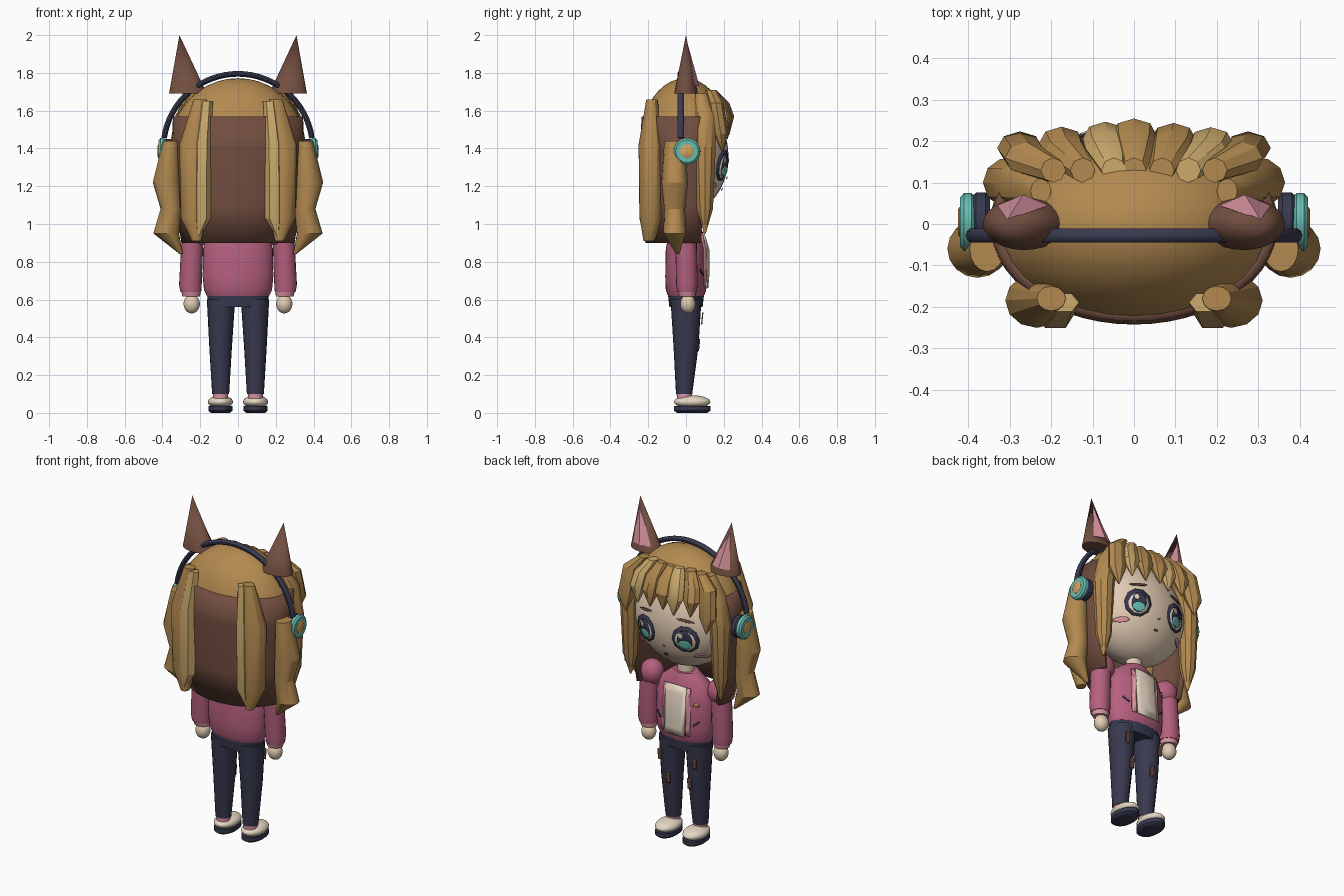
import bpy, bmesh, math
from mathutils import Vector

cube = bpy.data.objects.get("Cube")
if cube:
    bpy.data.objects.remove(cube)


def mat(name, hexcode):
    rgb = [int(hexcode[i:i + 2], 16) / 255 for i in (0, 2, 4)]
    col = [c / 12.92 if c < 0.04 else ((c + 0.055) / 1.055) ** 2.4 for c in rgb] + [1]
    m = bpy.data.materials.new(name)
    m.use_nodes = True
    m.diffuse_color = col
    m.node_tree.nodes["Principled BSDF"].inputs["Base Color"].default_value = col
    return m


HAIR = mat("tan hair", "B38A50")
LIGHT = mat("light hair", "CCAA6C")
BROWN = mat("dark brown", "724E40")
ROSE = mat("rose jacket", "B5607F")
PINK = mat("pale pink", "DB95A2")
NAVY = mat("navy", "38394F")
SKIN = mat("skin", "E3CCB4")
CREAM = mat("cream", "EADBC6")
TEAL = mat("teal", "66BDB0")
GOLD = mat("gold", "D6A25C")


def finish(name, bm, m, angle=40):
    bmesh.ops.recalc_face_normals(bm, faces=bm.faces)
    me = bpy.data.meshes.new(name)
    bm.to_mesh(me)
    bm.free()
    me.materials.append(m)
    for p in me.polygons:
        p.use_smooth = True
    me.set_sharp_from_angle(angle=math.radians(angle))
    ob = bpy.data.objects.new(name, me)
    bpy.context.collection.objects.link(ob)
    return ob


def loft(name, rings, m, n=20, angle=40, arc=None):
    """Skin level ellipses (x, y, z, rx, ry); arc keeps an open part of the turn."""
    bm = bmesh.new()
    a0, a1 = arc or (0, 2 * math.pi)
    steps = n + 1 if arc else n
    rows = []
    for x, y, z, rx, ry in rings:
        angs = [a0 + (a1 - a0) * i / n for i in range(steps)]
        rows.append([bm.verts.new((x + rx * math.cos(a), y + ry * math.sin(a), z)) for a in angs])
    for r0, r1 in zip(rows, rows[1:]):
        for i in range(n):
            j = (i + 1) % steps
            bm.faces.new((r0[i], r0[j], r1[j], r1[i]))
    if not arc:
        bm.faces.new(rows[0])
        bm.faces.new(rows[-1])
    bmesh.ops.remove_doubles(bm, verts=bm.verts, dist=0.0005)
    return finish(name, bm, m, angle)


def ball(name, loc, size, m, cut=None):
    bm = bmesh.new()
    bmesh.ops.create_uvsphere(bm, u_segments=32, v_segments=20, radius=1)
    for v in bm.verts:
        v.co = Vector(loc) + Vector([a * b for a, b in zip(v.co, size)])
    if cut:
        bmesh.ops.bisect_plane(bm, geom=bm.verts[:] + bm.edges[:] + bm.faces[:],
                               plane_co=(0, 0, cut), plane_no=(0, 0, 1), clear_inner=True)
    return finish(name, bm, m)


def drum(name, loc, radius, depth, m, tip=0.85):
    """Round disc whose axis runs along x, bevelled towards both ends."""
    ob = loft(name, [(0, 0, z * depth, r * radius, r * radius) for z, r in
                     ((-0.5, tip), (-0.25, 1), (0.25, 1), (0.5, tip))], m, 24)
    ob.rotation_euler.y = math.pi / 2
    ob.location = loc


def head_y(x, z):
    return 0.225 * math.sqrt(max(0, 1 - (x / 0.31) ** 2 - ((z - 1.36) / 0.3) ** 2))


def torso_y(x, z):
    return (0.11 - max(0, z - 0.86) * 0.25) * math.sqrt(max(0, 1 - (x / 0.187) ** 2))


def patch(name, x, z, w, h, surf, lift, m, sides=20, turn=0.0, tilt=0.0):
    """Thin plate with half sizes w and h that follows a front surface."""
    bm = bmesh.new()
    rows = []
    for k in (0.35, 0.7, 1):
        row = []
        for i in range(sides):
            a = 2 * math.pi * i / sides + turn
            px, pz = w * k * math.cos(a), h * k * math.sin(a)
            qx = x + px * math.cos(tilt) - pz * math.sin(tilt)
            qz = z + px * math.sin(tilt) + pz * math.cos(tilt)
            row.append(bm.verts.new((qx, surf(qx, qz) + lift, qz)))
        rows.append(row)
    bm.faces.new(rows[0][::-1])
    for r0, r1 in zip(rows, rows[1:]):
        for i in range(sides):
            j = (i + 1) % sides
            bm.faces.new((r0[j], r0[i], r1[i], r1[j]))
    bmesh.ops.recalc_face_normals(bm, faces=bm.faces)
    if sum(f.normal.y for f in bm.faces) < 0:
        bmesh.ops.reverse_faces(bm, faces=bm.faces)
    ob = finish(name, bm, m)
    sol = ob.modifiers.new("thickness", "SOLIDIFY")
    sol.thickness = 0.006
    return ob


# Head, neck and hair mass
ball("head", (0, 0, 1.36), (0.31, 0.225, 0.3), SKIN)
loft("neck", [(0, 0, 0.97, 0.05, 0.045), (0, 0, 1.12, 0.045, 0.04)], SKIN)
ball("hair_cap", (0, -0.005, 1.42), (0.355, 0.24, 0.352), HAIR, 1.56)
back = loft("back_hair", [(0, 0, 0.9, 0.30, 0.215), (0, 0, 1.1, 0.33, 0.235),
                          (0, 0, 1.4, 0.348, 0.243), (0, 0, 1.57, 0.345, 0.235)],
            BROWN, 32, 40, (math.radians(158), math.radians(382)))
thick = back.modifiers.new("thickness", "SOLIDIFY")
thick.thickness = 0.03

# Fringe
for x, tip, m in ((-0.26, 1.38, HAIR), (-0.165, 1.46, HAIR), (-0.065, 1.45, LIGHT),
                  (0.0, 1.47, HAIR), (0.09, 1.46, HAIR), (0.175, 1.46, LIGHT), (0.26, 1.38, HAIR)):
    y = 0.205 - abs(x) * 0.12
    loft("fringe_lock", [(x * 1.05, y + 0.02, tip, 0.004, 0.004), (x * 1.06, y + 0.01, tip + 0.1, 0.055, 0.04),
                         (x, y - 0.015, 1.64, 0.052, 0.04), (x * 0.75, 0.13, 1.71, 0.03, 0.03)], m, 8, 30)

# Face
patch("nose", 0, 1.245, 0.007, 0.006, head_y, 0.006, PINK, 8)
patch("mouth", 0, 1.185, 0.014, 0.006, head_y, 0.005, BROWN, 8)

for s in (1, -1):
    # Eyes, brows and cheeks
    e = s * 0.135
    patch("eye_outline", e, 1.31, 0.075, 0.083, head_y, 0.006, NAVY, 10)
    patch("eye_white", e, 1.303, 0.058, 0.062, head_y, 0.009, CREAM, 10)
    patch("iris", e, 1.308, 0.042, 0.06, head_y, 0.012, NAVY, 12)
    patch("iris_glow", e, 1.28, 0.035, 0.027, head_y, 0.015, TEAL, 12)
    patch("eye_glint", e + 0.018, 1.335, 0.014, 0.016, head_y, 0.016, CREAM, 8)
    patch("brow", e, 1.425, 0.05, 0.008, head_y, 0.006, BROWN, 8, 0, -s * 0.15)
    patch("cheek", s * 0.2, 1.205, 0.034, 0.014, head_y, 0.006, PINK)

    # Ears
    loft("ear", [(s * 0.265, 0, 1.69, 0.1, 0.063), (s * 0.31, 0, 2, 0.0002, 0.0002)], BROWN, 24)
    loft("inner_ear", [(s * 0.268, 0.045, 1.73, 0.062, 0.026), (s * 0.306, 0.01, 1.95, 0.0002, 0.0002)],
         PINK, 4, 20)

    # Locks of hair around the head
    loft("back_lock", [(s * 0.22, -0.195, 0.91, 0.025, 0.03), (s * 0.235, -0.185, 1.03, 0.068, 0.06),
                       (s * 0.235, -0.185, 1.42, 0.076, 0.066), (s * 0.2, -0.18, 1.66, 0.035, 0.03)], HAIR, 12, 30)
    loft("back_highlight", [(s * 0.212, -0.22, 0.93, 0.004, 0.004), (s * 0.192, -0.212, 1.03, 0.05, 0.04),
                            (s * 0.19, -0.212, 1.42, 0.05, 0.045), (s * 0.168, -0.19, 1.65, 0.035, 0.025)],
         LIGHT, 6, 20)
    loft("wavy_lock", [(s * 0.3, -0.045, 0.84, 0.008, 0.008), (s * 0.38, -0.06, 0.95, 0.068, 0.06),
                       (s * 0.355, -0.06, 1.08, 0.055, 0.055), (s * 0.378, -0.06, 1.22, 0.073, 0.07),
                       (s * 0.355, -0.06, 1.44, 0.042, 0.055)], HAIR, 16, 25)
    loft("front_lock", [(s * 0.305, 0.1, 0.95, 0.005, 0.005), (s * 0.305, 0.1, 1.08, 0.045, 0.045),
                        (s * 0.305, 0.1, 1.4, 0.06, 0.06), (s * 0.275, 0.1, 1.58, 0.055, 0.06),
                        (s * 0.225, 0.08, 1.69, 0.025, 0.03)], HAIR, 10, 30)

    # Headphone cups
    drum("ear_pad", (s * 0.37, 0.01, 1.385), 0.066, 0.045, NAVY)
    drum("ear_cup", (s * 0.402, 0.005, 1.385), 0.07, 0.036, TEAL)
    drum("cup_cap", (s * 0.418, 0.005, 1.385), 0.036, 0.014, GOLD)

    # Arms
    loft("sleeve", [(s * 0.25, 0.005, 0.64, 0.055, 0.052), (s * 0.252, 0.005, 0.68, 0.06, 0.057),
                    (s * 0.242, 0, 0.9, 0.058, 0.057)], ROSE)
    ball("shoulder", (s * 0.228, 0, 0.945), (0.07, 0.065, 0.075), ROSE)
    loft("cuff", [(s * 0.247, 0.007, 0.615, 0.046, 0.042), (s * 0.25, 0.005, 0.65, 0.053, 0.05)], PINK)
    ball("hand", (s * 0.245, 0.01, 0.577), (0.043, 0.04, 0.05), SKIN)

    # Legs and shoes
    loft("leg", [(s * 0.092, -0.01, 0.1, 0.045, 0.043), (s * 0.092, 0, 0.35, 0.06, 0.066),
                 (s * 0.09, 0, 0.6, 0.075, 0.082)], NAVY)
    for z, dx in ((0.5, 0.025), (0.36, -0.02)):
        patch("knee_patch", s * (0.092 + dx), z, 0.018, 0.045,
              lambda x, h: 0.033 + (h - 0.1) * 0.1, 0.006 + z * 0.02, BROWN, 4, math.pi / 4)
    loft("sock", [(s * 0.092, -0.008, 0.07, 0.04, 0.04), (s * 0.092, -0.01, 0.115, 0.04, 0.04)], PINK)
    ball("shoe", (s * 0.093, 0.033, 0.058), (0.066, 0.096, 0.035), CREAM)
    loft("sole", [(s * 0.093, 0.033, 0, 0.05, 0.08), (s * 0.093, 0.033, 0.012, 0.064, 0.097),
                  (s * 0.093, 0.033, 0.036, 0.064, 0.097)], NAVY, 24)

    # Jacket edges and trim
    patch("lapel", s * 0.08, 0.81, 0.02, 0.2, torso_y, 0.008, PINK, 4, math.pi / 4, s * 0.03)
    patch("pocket_stripe", s * 0.128, 0.745, 0.03, 0.006, torso_y, 0.006, NAVY, 4, math.pi / 4, s * 0.7)

# Headband
bm = bmesh.new()
rows = []
for i in range(33):
    a = math.radians(8 + 164 * i / 32)
    out = Vector((math.cos(a), 0, math.sin(a)))
    mid = Vector((0, -0.028, 1.4)) + out * 0.395
    turns = [2 * math.pi * k / 10 for k in range(10)]
    rows.append([bm.verts.new(mid + out * 0.015 * math.cos(t) + Vector((0, 0.018 * math.sin(t), 0))) for t in turns])
for r0, r1 in zip(rows, rows[1:]):
    for k in range(10):
        bm.faces.new((r0[k], r0[k - 1], r1[k - 1], r1[k]))
bm.faces.new(rows[0])
bm.faces.new(rows[-1])
finish("headband", bm, NAVY)

# Torso, shirt and hips
loft("jacket", [(0, 0, 0.62, 0.165, 0.095), (0, 0, 0.65, 0.18, 0.107), (0, 0, 0.72, 0.187, 0.11),
                (0, 0, 0.87, 0.185, 0.107), (0, 0, 0.96, 0.155, 0.088), (0, 0, 1.02, 0.075, 0.06)], ROSE, 32)
patch("shirt", 0, 0.81, 0.098, 0.21, torso_y, 0.016, CREAM, 4, math.pi / 4)
patch("badge", -0.13, 0.865, 0.02, 0.02, torso_y, 0.01, GOLD, 3, math.pi / 2)
loft("hips", [(0, 0, 0.56, 0.155, 0.088), (0, 0, 0.64, 0.166, 0.097)], NAVY, 32)
